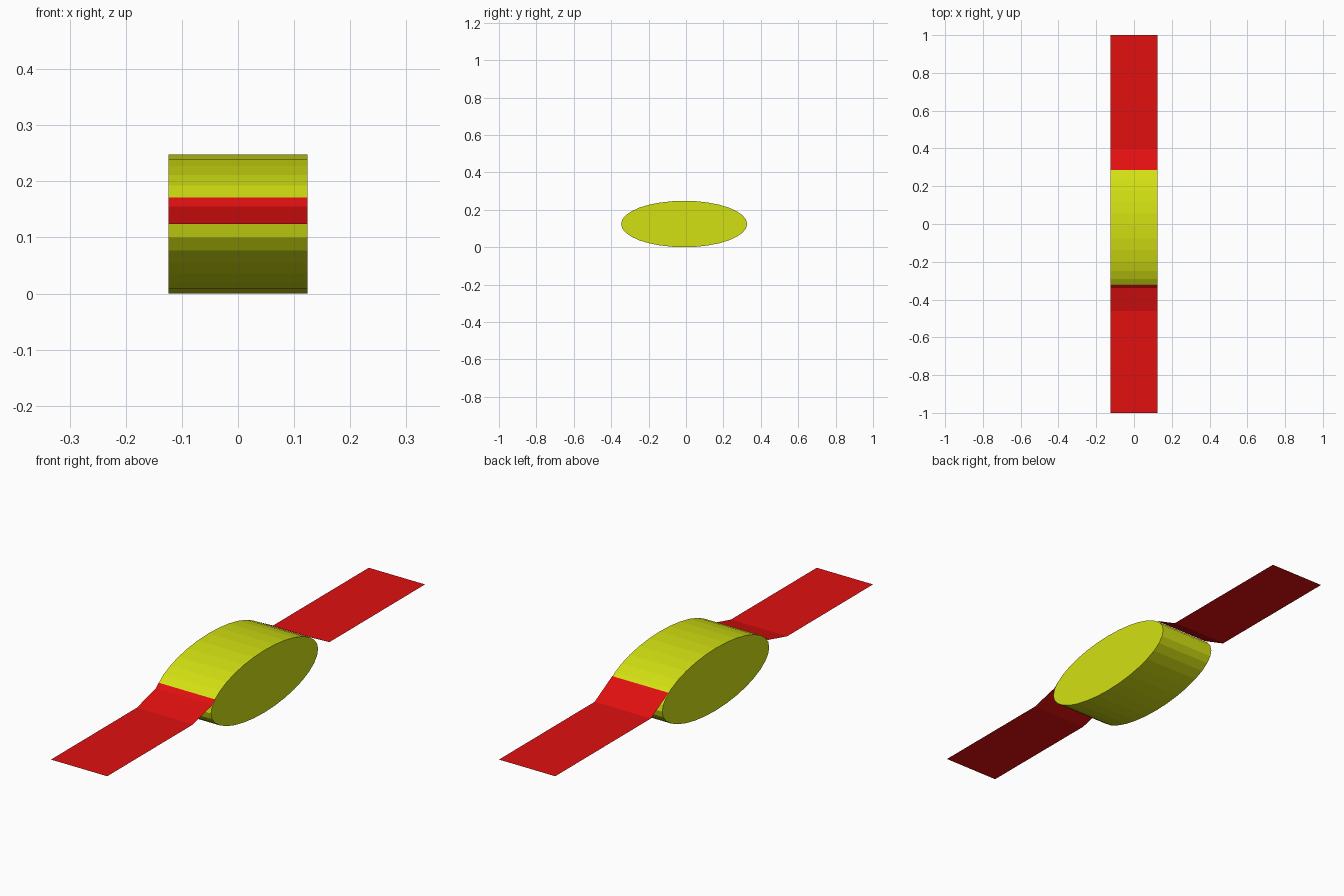
import bpy
import bmesh
from math import cos, sin, tau

cube = bpy.data.objects.get("Cube")
if cube:
    bpy.data.objects.remove(cube, do_unlink=True)

HALF_WIDTH = 0.124
MID_Z = 0.124


def make_material(name, color):
    mat = bpy.data.materials.new(name)
    mat.use_nodes = True
    mat.diffuse_color = color
    mat.node_tree.nodes["Principled BSDF"].inputs["Base Color"].default_value = color
    return mat


def sweep_across(name, profile, material, closed=False):
    """Stretch a (y, z) profile across the model's width, capping closed profiles."""
    bm = bmesh.new()
    sides = [[bm.verts.new((x, y, z)) for y, z in profile]
             for x in (-HALF_WIDTH, HALF_WIDTH)]
    left, right = sides
    count = len(profile)
    for i in range(count if closed else count - 1):
        j = (i + 1) % count
        bm.faces.new((left[i], right[i], right[j], left[j]))
    if closed:
        bm.faces.new(left)
        bm.faces.new(right[::-1])
        bmesh.ops.recalc_face_normals(bm, faces=bm.faces)
    else:
        # Open sheets face upward
        bm.normal_update()
        for face in bm.faces:
            if face.normal.z < 0:
                face.normal_flip()
    mesh = bpy.data.meshes.new(name)
    bm.to_mesh(mesh)
    bm.free()
    mesh.materials.append(material)
    obj = bpy.data.objects.new(name, mesh)
    bpy.context.collection.objects.link(obj)
    return obj


yellow = make_material("lime_yellow", (0.65, 0.75, 0.006, 1))
red = make_material("bright_red", (0.75, 0.005, 0.005, 1))

# Oval body, flat-sided drum lying across the straps
SEGMENTS = 32
oval = [(-0.01 + 0.337 * cos(tau * i / SEGMENTS), MID_Z + MID_Z * sin(tau * i / SEGMENTS))
        for i in range(SEGMENTS)]
sweep_across("oval_body", oval, yellow, closed=True)

# Thin straps, each bending up to meet the body
sweep_across("front_strap",
             [(-1, MID_Z), (-0.46, MID_Z), (-0.34, 0.155), (-0.322, 0.171)], red)
sweep_across("back_strap",
             [(1, MID_Z), (0.398, MID_Z), (0.287, 0.184)], red)
